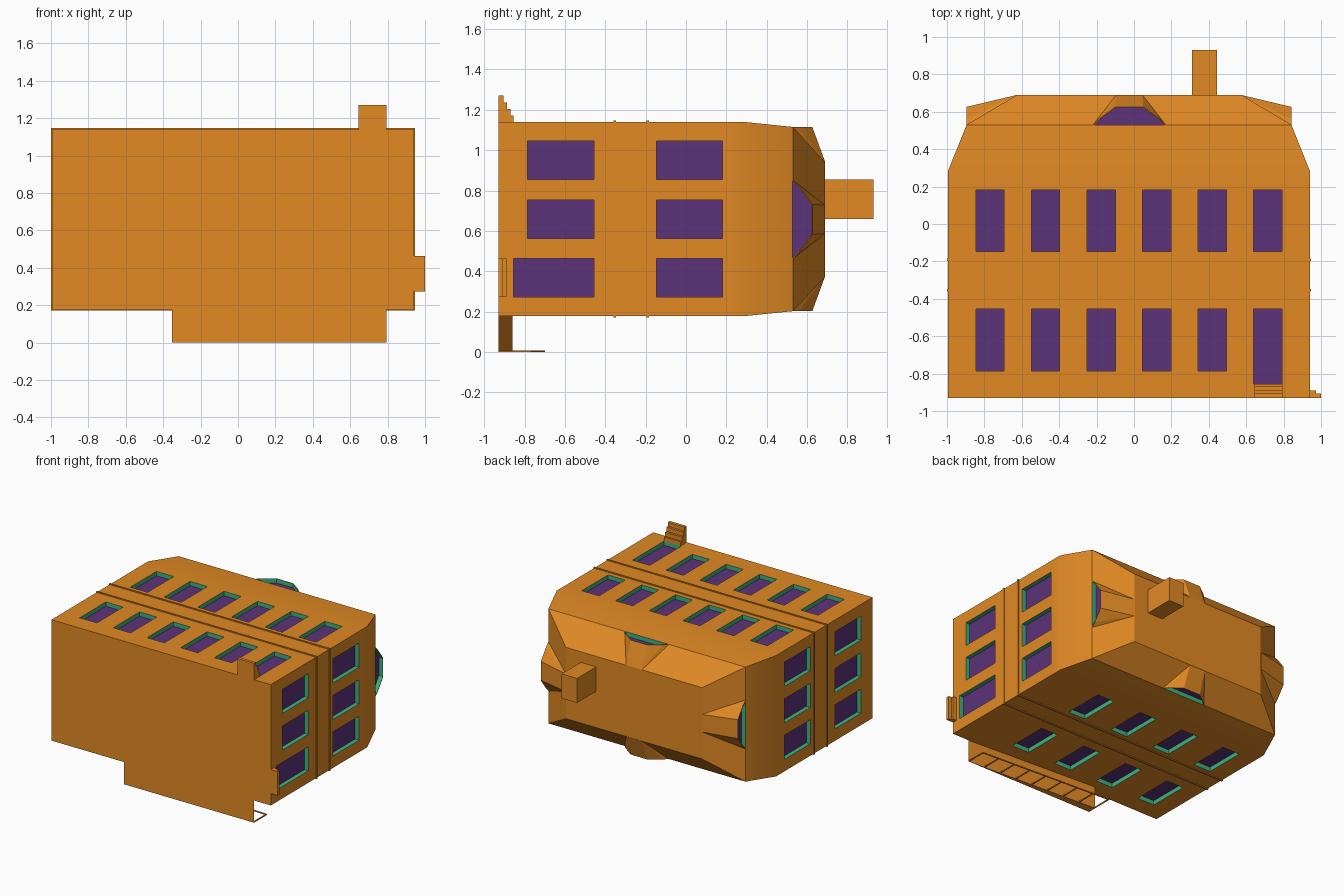
import bpy, bmesh, math
from mathutils import Vector

if "Cube" in bpy.data.objects:
    bpy.data.objects.remove(bpy.data.objects["Cube"])


def lin(c):
    return tuple(((v / 255 + 0.055) / 1.055) ** 2.4 for v in c) + (1,)


MATS = []
for name, rgb in (("orange_wall", (226, 138, 36)), ("green_frame", (62, 178, 130)), ("purple_glass", (92, 51, 122))):
    m = bpy.data.materials.new(name)
    m.diffuse_color = lin(rgb)
    m.use_nodes = True
    m.node_tree.nodes["Principled BSDF"].inputs["Base Color"].default_value = m.diffuse_color
    MATS.append(m)


def finish(bm, name):
    bmesh.ops.recalc_face_normals(bm, faces=bm.faces)
    me = bpy.data.meshes.new(name)
    bm.to_mesh(me)
    bm.free()
    for m in MATS:
        me.materials.append(m)
    ob = bpy.data.objects.new(name, me)
    bpy.context.collection.objects.link(ob)
    return ob


def prism(bm, a, b, axis=None):
    """Loft two matching loops; with an axis, sides are green and caps purple."""
    va, vb = [bm.verts.new(p) for p in a], [bm.verts.new(p) for p in b]
    n = len(va)
    caps = [bm.faces.new(va), bm.faces.new(vb[::-1])]
    sides = [bm.faces.new((va[i], vb[i], vb[(i + 1) % n], va[(i + 1) % n])) for i in range(n)]
    if axis is not None:
        for f in caps:
            f.material_index = 2
        for f in sides:
            f.material_index = 1


def box(bm, x0, x1, y0, y1, z0, z1):
    loop = lambda x: [(x, y0, z0), (x, y1, z0), (x, y1, z1), (x, y0, z1)]
    prism(bm, loop(x0), loop(x1))


X0, X1, Z0, Z1 = -0.994, 0.94, 0.177, 1.14
CX, CZ = -0.025, 0.657
DEPTH = 0.035
# each side: function mapping (position along wall, height, depth into wall) to a point
SIDES = {
    "top": lambda u, y, d: (u, y, Z1 - d), "bottom": lambda u, y, d: (u, y, Z0 + d),
    "right": lambda u, y, d: (X1 - d, y, u), "left": lambda u, y, d: (X0 + d, y, u)}

# main body: walls, tapered cornice, hipped roof
bm = bmesh.new()
rings = [(-0.93, X0, X1, Z0, Z1), (0.2, X0, X1, Z0, Z1), (0.285, X0, X1, Z0, Z1),
         (0.53, -0.895, 0.842, 0.202, 1.115), (0.69, -0.625, 0.575, 0.372, 0.94)]
loops = [[bm.verts.new(p) for p in ((a, y, c), (b, y, c), (b, y, d), (a, y, d))] for y, a, b, c, d in rings]
for p, q in zip(loops, loops[1:]):
    for i in range(4):
        bm.faces.new((p[i], p[(i + 1) % 4], q[(i + 1) % 4], q[i]))
bm.faces.new(loops[0])
bm.faces.new(loops[-1])
body = finish(bm, "building_body")

# cutters for window and door recesses
cut = bmesh.new()
XS = [-0.77 + 0.297 * i for i in range(6)]
ZS = [0.368, 0.658, 0.95]


def opening(side, u, hw, y0, y1):
    f = SIDES[side]
    loop = lambda d: [f(u - hw, y0, d), f(u + hw, y0, d), f(u + hw, y1, d), f(u - hw, y1, d)]
    prism(cut, loop(-0.05), loop(DEPTH), side)


LOW, HIGH, DOOR = (-0.785, -0.455), (-0.147, 0.182), (-0.855, -0.455)
for side, spots, hw, door in (("top", XS, 0.076, 5), ("bottom", [-0.77, -0.375, 0.02, 0.42], 0.076, None),
                              ("right", ZS, 0.096, 0), ("left", ZS, 0.096, None)):
    for i, u in enumerate(spots):
        opening(side, u, hw, *HIGH)
        opening(side, u, hw, *(DOOR if i == door else LOW))

# roof dormers with arched glazing
ARCH = [(-0.195, 0.53), (-0.165, 0.56), (-0.075, 0.626), (0.075, 0.626), (0.165, 0.56), (0.195, 0.53)]
dormers = []
for side, f in SIDES.items():
    flank = side in ("left", "right")
    mid, start, run = (CZ, 0.098, 0.27) if flank else (CX, 0.025, 0.175)
    bm = bmesh.new()
    pts = [f(mid + u, y, start) for u, y in ARCH]
    pts += [f(mid + s * w, y, start + run) for s in (-1, 1) for w, y in ((0.07, 0.69), (0.19, 0.53))]
    bmesh.ops.convex_hull(bm, input=[bm.verts.new(p) for p in pts])
    dormers.append(finish(bm, side + "_dormer"))
    glass = [(u * 0.97, 0.529 + (y - 0.53) * 0.97) for u, y in ARCH]
    prism(cut, [f(mid + u, y, start - 0.02) for u, y in glass],
          [f(mid + u, y, start + DEPTH) for u, y in glass], side)

cutter = finish(cut, "opening_cutter")
for ob in [body] + dormers:
    mod = ob.modifiers.new("openings", 'BOOLEAN')
    mod.operation, mod.solver, mod.object = 'DIFFERENCE', 'EXACT', cutter
    bpy.context.view_layer.objects.active = ob
    bpy.ops.object.modifier_apply(modifier=mod.name)
bpy.data.objects.remove(cutter)
bpy.ops.object.select_all(action='DESELECT')
body.select_set(True)
bpy.context.view_layer.objects.active = body
bpy.ops.object.shade_smooth_by_angle(angle=math.radians(25))

# string courses around the walls
for name, y0, y1 in (("lower_string_course", -0.36, -0.347), ("upper_string_course", -0.197, -0.184)):
    bm = bmesh.new()
    box(bm, X0 - 0.006, X1 + 0.006, y0, y1, Z0 - 0.006, Z1 + 0.006)
    finish(bm, name)

# chimney
bm = bmesh.new()
box(bm, 0.31, 0.445, 0.6, 0.93, 0.66, 0.855)
finish(bm, "chimney")

# door steps
bm = bmesh.new()
for i, y in enumerate((-0.855, -0.87, -0.887, -0.905)):
    box(bm, 0.645, 0.793, -0.93, y, Z1 - 0.01, Z1 + 0.033 * (i + 1) - 0.002)
finish(bm, "top_steps")
bm = bmesh.new()
for x, y in ((0.973, -0.89), (1.0, -0.907)):
    box(bm, X1 - 0.01, x, -0.93, y, 0.272, 0.462)
finish(bm, "side_steps")

# sloped ramp with railing
RA, RB = 0.793, -0.353
bm = bmesh.new()
tri = lambda z: [(RA, -0.93, z), (RB, -0.93, z), (RB, -0.86, z)]
prism(bm, tri(0), tri(Z0 + 0.002))
finish(bm, "ramp")
bm = bmesh.new()
N, T = 8, 0.008
for i in range(N + 1):
    x = RA - T + (RB - RA + T) * i / N
    y = -0.93 + 0.07 * i / N
    box(bm, x, x + T, y, y + 0.157, 0, T)
rail = lambda x, y: [(x, y, 0), (x, y + T, 0), (x, y + T, T), (x, y, T)]
prism(bm, rail(RA, -0.775), rail(RB, -0.707))
finish(bm, "ramp_railing")
